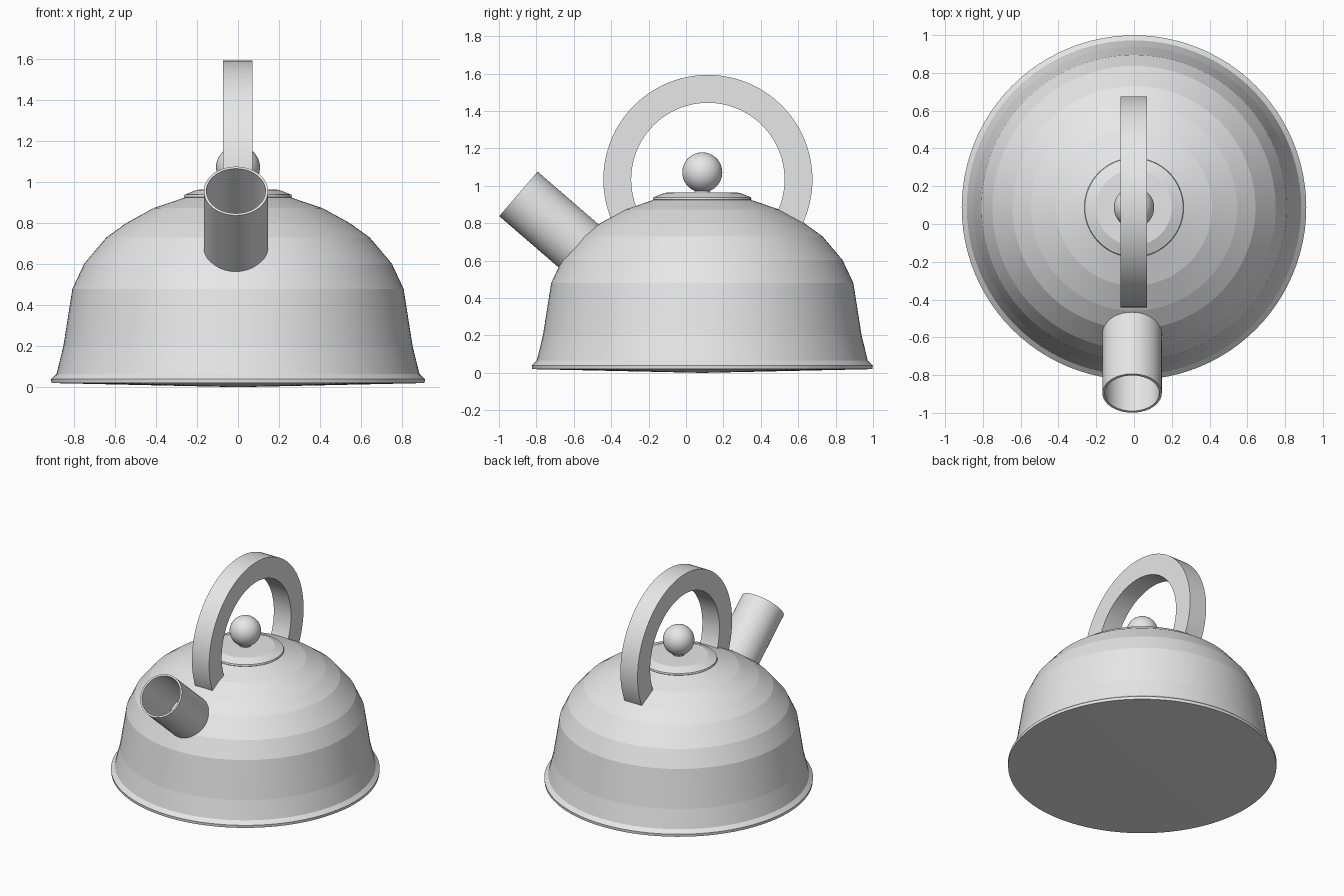
import bpy, bmesh, math
from mathutils import Matrix, Vector

if "Cube" in bpy.data.objects:
    bpy.data.objects.remove(bpy.data.objects["Cube"])

CY = 0.087  # y of the kettle body's axis

grey = bpy.data.materials.new("plain grey")
grey.diffuse_color = (0.8, 0.8, 0.8, 1)
grey.use_nodes = True
grey.node_tree.nodes["Principled BSDF"].inputs["Base Color"].default_value = grey.diffuse_color


def finish(bm, name, angle, matrix):
    """Turn a bmesh into a named, shaded object."""
    bmesh.ops.remove_doubles(bm, verts=bm.verts, dist=1e-5)
    bmesh.ops.recalc_face_normals(bm, faces=bm.faces)
    bm.transform(matrix)
    mesh = bpy.data.meshes.new(name)
    bm.to_mesh(mesh)
    bm.free()
    mesh.materials.append(grey)
    ob = bpy.data.objects.new(name, mesh)
    bpy.context.collection.objects.link(ob)
    bpy.ops.object.select_all(action='DESELECT')
    ob.select_set(True)
    bpy.context.view_layer.objects.active = ob
    bpy.ops.object.shade_smooth_by_angle(angle=math.radians(angle))
    return ob


def lathe(name, profile, matrix, angle=30, segments=96, closed=False):
    """Revolve (radius, z) points about the z axis."""
    bm = bmesh.new()
    rings = []
    for r, z in profile:
        rings.append([bm.verts.new((r * math.cos(a), r * math.sin(a), z))
                      for a in (2 * math.pi * i / segments for i in range(segments))])
    pairs = list(zip(rings, rings[1:]))
    if closed:
        pairs.append((rings[-1], rings[0]))
    for lo, hi in pairs:
        for i in range(segments):
            j = (i + 1) % segments
            bm.faces.new((lo[i], lo[j], hi[j], hi[i]))
    return finish(bm, name, angle, matrix)


axis = Matrix.Translation((0, CY, 0))

# Body: slightly convex base, flared rim, banded dome
lathe("body", [(0, 0), (0.91, 0.02), (0.912, 0.04), (0.885, 0.065), (0.852, 0.2),
               (0.808, 0.48), (0.75, 0.603), (0.643, 0.73), (0.546, 0.80),
               (0.413, 0.873), (0.26, 0.925), (0, 0.945)], axis, angle=4.5)

# Lid with bevelled edge
lathe("lid", [(0, 0.92), (0.255, 0.92), (0.263, 0.928), (0.26, 0.939),
              (0.2, 0.963), (0, 0.966)], axis, angle=8)

# Knob and its neck
lathe("knob_neck", [(0, 0.95), (0.042, 0.95), (0.042, 1.0), (0, 1.0)], axis, segments=48)
ball = [(0.107 * math.sin(math.pi * i / 24), 1.072 - 0.107 * math.cos(math.pi * i / 24))
        for i in range(25)]
lathe("knob", ball, axis, segments=48)

# Spout: open tube tilted forward, its lower end sunk into the body
direction = Vector((0, -0.757, 0.654))
tilt = Matrix.Rotation(math.atan2(0.757, 0.654), 4, 'X')
mouth = Matrix.Translation((-0.01, -0.896, 0.957)) @ tilt
lathe("spout", [(0.157, -0.48), (0.157, 0), (0.144, 0), (0.144, -0.48)],
      mouth, segments=64, closed=True)

# Handle: flat-sided arch whose ends sink into the dome
bm = bmesh.new()
steps, start, end = 72, math.radians(-30), math.radians(210)
sections = []
for i in range(steps + 1):
    a = start + (end - start) * i / steps
    sections.append([bm.verts.new((x, r * math.cos(a), r * math.sin(a)))
                     for r, x in ((0.41, -0.071), (0.559, -0.071),
                                  (0.559, 0.071), (0.41, 0.071))])
for s, t in zip(sections, sections[1:]):
    for k in range(4):
        n = (k + 1) % 4
        bm.faces.new((s[k], s[n], t[n], t[k]))
bm.faces.new(sections[0])
bm.faces.new(sections[-1])
finish(bm, "handle", 30, Matrix.Translation((-0.001, 0.117, 1.034)))
